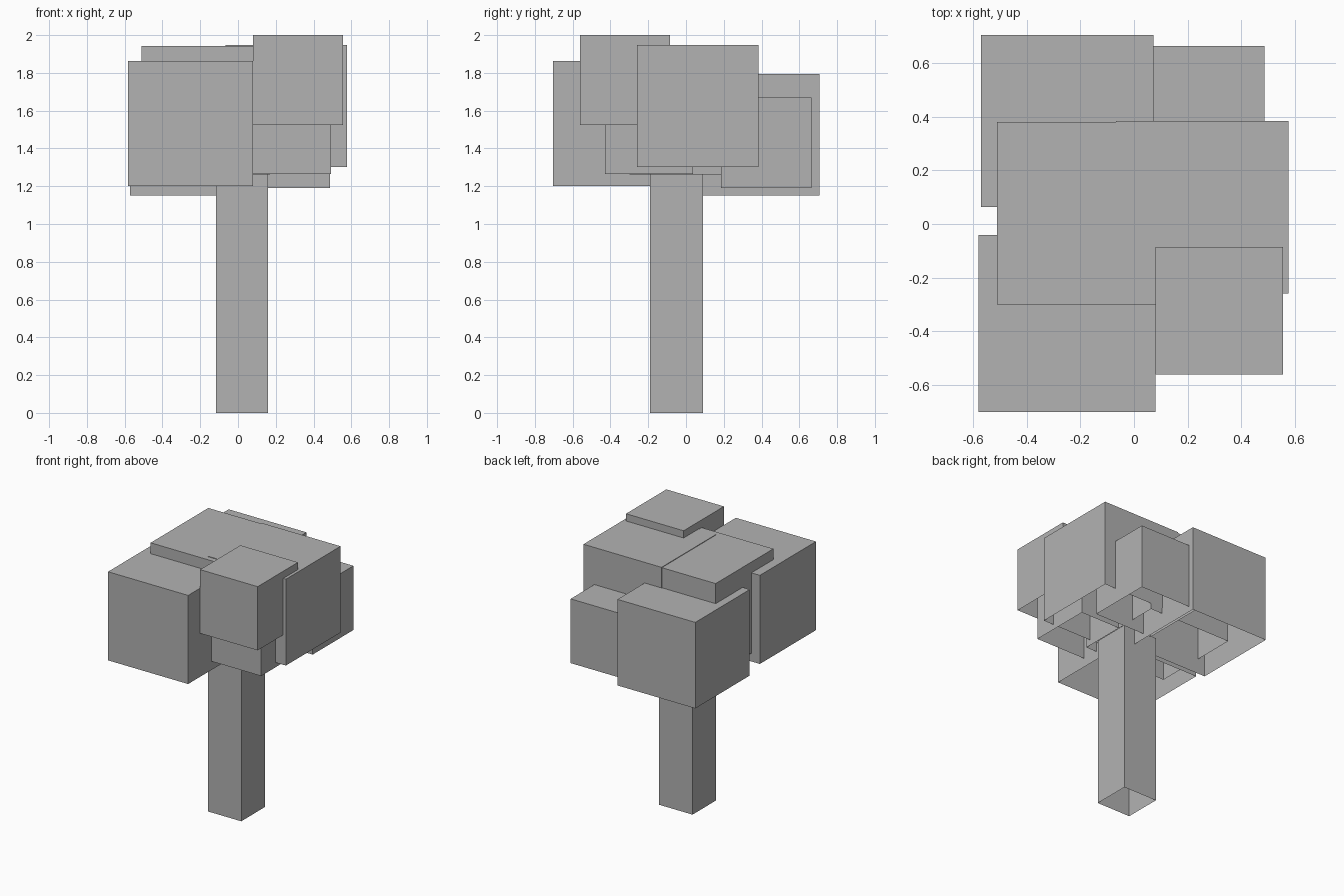
import bpy
import bmesh
from mathutils import Vector

old = bpy.data.objects.get("Cube")
if old:
    bpy.data.objects.remove(old, do_unlink=True)

# Single flat grey
grey = bpy.data.materials.new("plain grey")
grey.use_nodes = True
colour = (0.448, 0.448, 0.448, 1)
grey.diffuse_color = colour
grey.node_tree.nodes["Principled BSDF"].inputs["Base Color"].default_value = colour


def open_box(name, corner, size):
    """Box from its minimum corner, open underneath."""
    bm = bmesh.new()
    bmesh.ops.create_cube(bm, size=1)
    bm.normal_update()
    floor = [f for f in bm.faces if f.normal.z < -0.5]
    bmesh.ops.delete(bm, geom=floor, context='FACES_ONLY')
    size = Vector(size)
    for v in bm.verts:
        v.co = (v.co + Vector((0.5, 0.5, 0.5))) * size
    mesh = bpy.data.meshes.new(name)
    bm.to_mesh(mesh)
    bm.free()
    mesh.materials.append(grey)
    obj = bpy.data.objects.new(name, mesh)
    obj.location = corner
    bpy.context.collection.objects.link(obj)
    return obj


# Trunk
open_box("trunk", (-0.117, -0.19, 0), Vector((0.277, 0.28, 1.268)))

# Foliage cubes: minimum corner and edge length
foliage = {
    "foliage_front_right": ((-0.582, -0.703, 1.2), 0.662),
    "foliage_top": ((0.08, -0.562, 1.525), 0.476),
    "foliage_left": ((-0.067, -0.26, 1.302), 0.645),
    "foliage_centre": ((-0.512, -0.3, 1.262), 0.681),
    "foliage_back_right": ((-0.571, 0.063, 1.15), 0.643),
    "foliage_back_left": ((0.008, 0.185, 1.19), 0.48),
    "foliage_front_left": ((0.025, -0.43, 1.266), 0.467),
}
for name, (corner, edge) in foliage.items():
    open_box(name, corner, (edge, edge, edge))
